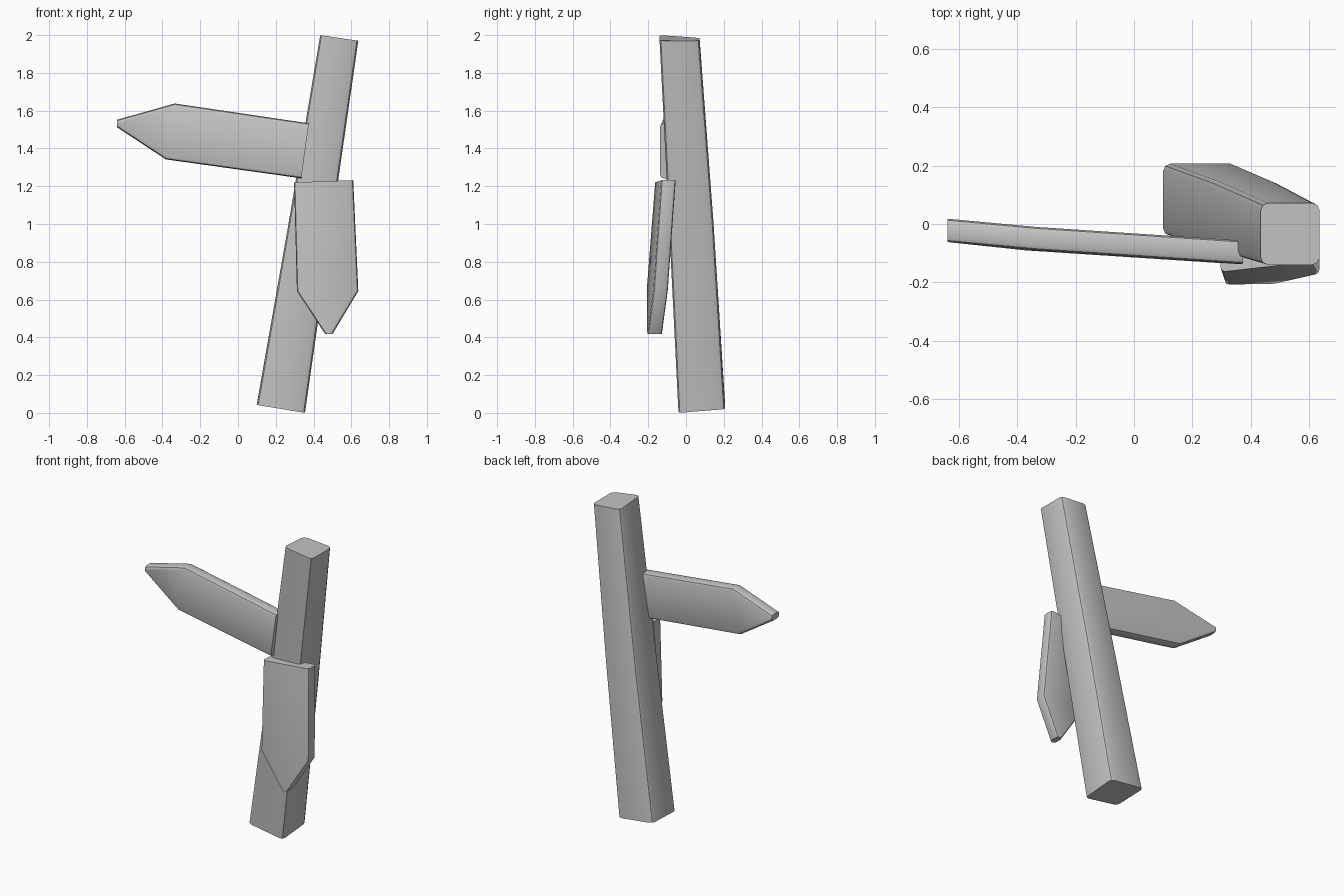
import bpy
import bmesh
import math

if "Cube" in bpy.data.objects:
    bpy.data.objects.remove(bpy.data.objects["Cube"])

wood = bpy.data.materials.new("plain grey")
wood.diffuse_color = (0.55, 0.55, 0.55, 1)
wood.use_nodes = True
wood.node_tree.nodes["Principled BSDF"].inputs["Base Color"].default_value = wood.diffuse_color


def loft(name, rings, bevel):
    """Skin four-cornered rings, cap the ends and round the lengthwise edges."""
    bm = bmesh.new()
    loops = [[bm.verts.new(p) for p in ring] for ring in rings]
    long_edges = []
    for a, b in zip(loops, loops[1:]):
        for i in range(4):
            j = (i + 1) % 4
            bm.faces.new((a[i], a[j], b[j], b[i]))
        long_edges += [bm.edges.get((a[i], b[i])) for i in range(4)]
    bm.faces.new(loops[0])
    bm.faces.new(loops[-1])
    bmesh.ops.recalc_face_normals(bm, faces=bm.faces[:])
    bmesh.ops.bevel(bm, geom=long_edges, offset=bevel, offset_type='OFFSET',
                    segments=2, profile=0.5, affect='EDGES', clamp_overlap=True)
    mesh = bpy.data.meshes.new(name)
    bm.to_mesh(mesh)
    bm.free()
    mesh.materials.append(wood)
    obj = bpy.data.objects.new(name, mesh)
    bpy.context.collection.objects.link(obj)
    bpy.ops.object.select_all(action='DESELECT')
    obj.select_set(True)
    bpy.context.view_layer.objects.active = obj
    bpy.ops.object.shade_smooth_by_angle(angle=math.radians(35))


def board(name, stations, thick, bevel):
    """Pointed board: each station has two (x, front y, z) edge points."""
    rings = []
    for (x1, y1, z1), (x2, y2, z2) in stations:
        rings.append([(x1, y1, z1), (x1, y1 + thick, z1),
                      (x2, y2 + thick, z2), (x2, y2, z2)])
    loft(name, rings, bevel)


# leaning, tapering post
loft("post", [
    [(0.10, -0.04, 0.042), (0.355, -0.04, 0.0), (0.355, 0.207, 0.02), (0.10, 0.207, 0.05)],
    [(0.267, -0.09, 1.0), (0.497, -0.09, 1.0), (0.497, 0.146, 1.0), (0.267, 0.146, 1.0)],
    [(0.435, -0.14, 2.0), (0.637, -0.14, 1.97), (0.637, 0.072, 1.97), (0.435, 0.072, 1.985)],
], 0.025)

# board pointing left
board("left_sign", [
    ((0.375, -0.137, 1.533), (0.335, -0.137, 1.242)),
    ((-0.335, -0.09, 1.638), (-0.382, -0.09, 1.342)),
    ((-0.64, -0.062, 1.552), (-0.64, -0.062, 1.512)),
], 0.08, 0.022)

# fallen board hanging downwards
board("hanging_sign", [
    ((0.297, -0.165, 1.22), (0.61, -0.13, 1.232)),
    ((0.312, -0.21, 0.645), (0.637, -0.172, 0.645)),
    ((0.462, -0.207, 0.417), (0.5, -0.203, 0.417)),
], 0.077, 0.02)
